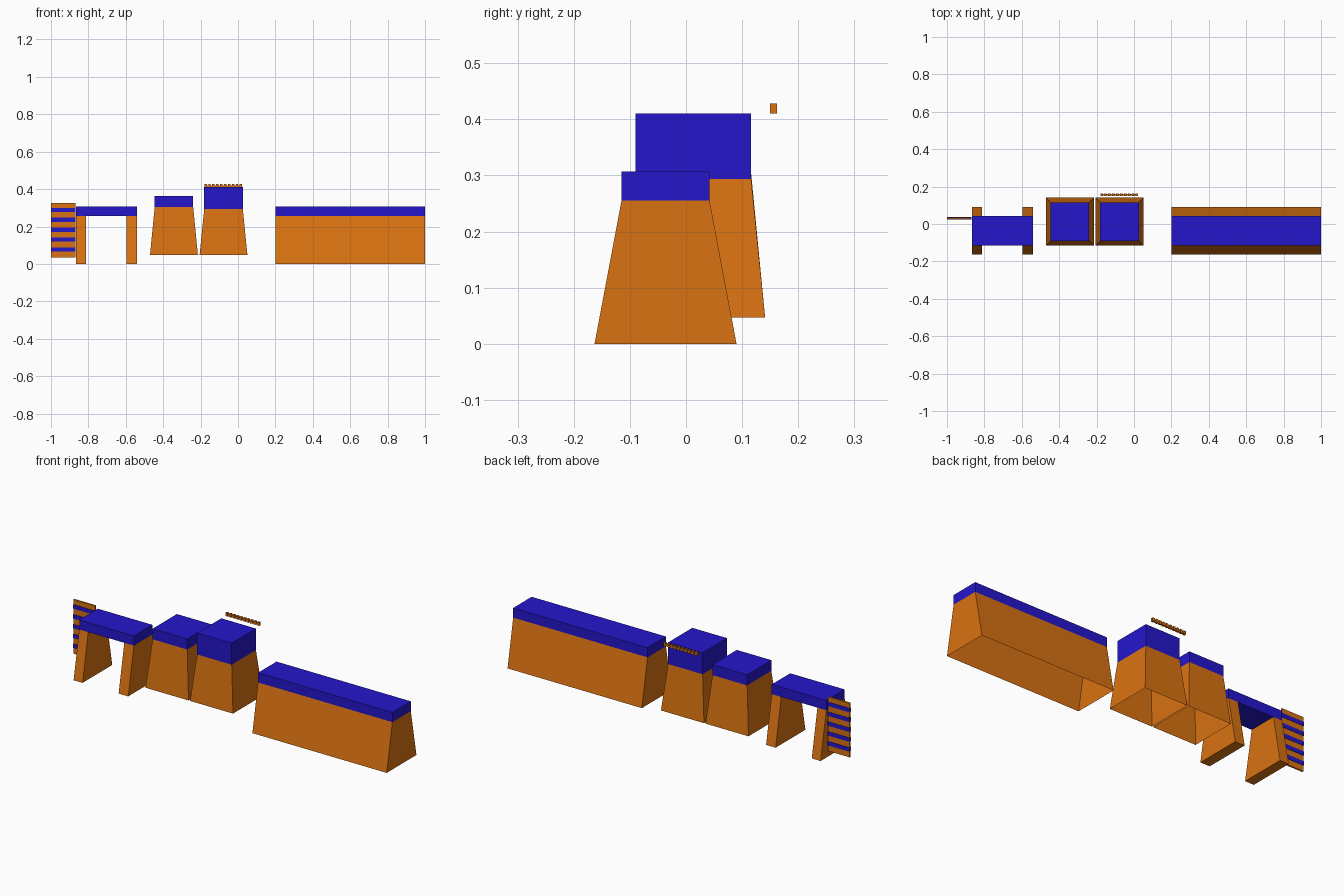
import bpy, bmesh

if "Cube" in bpy.data.objects:
    bpy.data.objects.remove(bpy.data.objects["Cube"])


def material(name, color):
    m = bpy.data.materials.new(name)
    m.diffuse_color = color
    m.use_nodes = True
    m.node_tree.nodes["Principled BSDF"].inputs["Base Color"].default_value = m.diffuse_color
    return m


ORANGE = material("orange_wood", (0.70, 0.17, 0.006, 1))
BLUE = material("blue_pad", (0.018, 0.008, 0.60, 1))


def frustum(name, mat, lower, upper, z0, z1, open_ends=False):
    """Tapered box; lower / upper are (x0, x1, y0, y1)."""
    bm = bmesh.new()
    rings = []
    for (x0, x1, y0, y1), z in ((lower, z0), (upper, z1)):
        rings.append([bm.verts.new((x, y, z))
                      for x, y in ((x0, y0), (x1, y0), (x1, y1), (x0, y1))])
    a, b = rings
    for i in range(4):
        j = (i + 1) % 4
        bm.faces.new((a[i], a[j], b[j], b[i]))
    if not open_ends:
        bm.faces.new(a[::-1])
        bm.faces.new(b)
    mesh = bpy.data.meshes.new(name)
    bm.to_mesh(mesh)
    bm.free()
    mesh.materials.append(mat)
    obj = bpy.data.objects.new(name, mesh)
    bpy.context.collection.objects.link(obj)
    return obj


def box(name, mat, x0, x1, y0, y1, z0, z1):
    return frustum(name, mat, (x0, x1, y0, y1), (x0, x1, y0, y1), z0, z1)


# Shared trapezoid cross-section of the long bench and the table legs
FOOT, TOP = (-0.163, 0.090), (-0.115, 0.042)
H, PAD_TOP = 0.255, 0.307

# Long bench: hollow tapered body with a pad
frustum("bench_body", ORANGE, (0.2, 1.0, *FOOT), (0.2, 1.0, *TOP), 0, H, True)
box("bench_pad", BLUE, 0.2, 1.0, *TOP, H, PAD_TOP)

# Table: pad on two tapered end panels
box("table_pad", BLUE, -0.865, -0.54, *TOP, H, PAD_TOP)
for side, x0, x1 in (("left", -0.865, -0.812), ("right", -0.597, -0.54)):
    frustum(side + "_table_leg", ORANGE, (x0, x1, *FOOT), (x0, x1, *TOP), 0, H)

# Two hollow square blocks with pads
CY, RB, RT = 0.013, 0.128, 0.103
for name, cx, z1, z2 in (("low", -0.3425, 0.305, 0.362), ("high", -0.0775, 0.294, 0.410)):
    low = (cx - RB, cx + RB, CY - RB, CY + RB)
    top = (cx - RT, cx + RT, CY - RT, CY + RT)
    frustum(name + "_block_body", ORANGE, low, top, 0.047, z1, True)
    box(name + "_block_pad", BLUE, *top, z1, z2)

# Wall panel with blue rungs
box("wall_panel", ORANGE, -1.0, -0.87, 0.027, 0.036, 0.035, 0.326)
for i in range(5):
    z = 0.077 + i * 0.053
    box(f"wall_rung_{i + 1}", BLUE, -1.0, -0.87, 0.025, 0.038, z - 0.011, z + 0.011)

# Toothed strip behind the high block
N, X0, X1 = 10, -0.18, 0.022
pitch = (X1 - X0 - 0.013) / (N - 1)
box("strip_rail", ORANGE, X0, X1, 0.152, 0.160, 0.411, 0.419)
for i in range(N):
    x = X0 + i * pitch
    box(f"strip_tooth_{i + 1}", ORANGE, x, x + 0.013, 0.150, 0.162, 0.410, 0.428)
